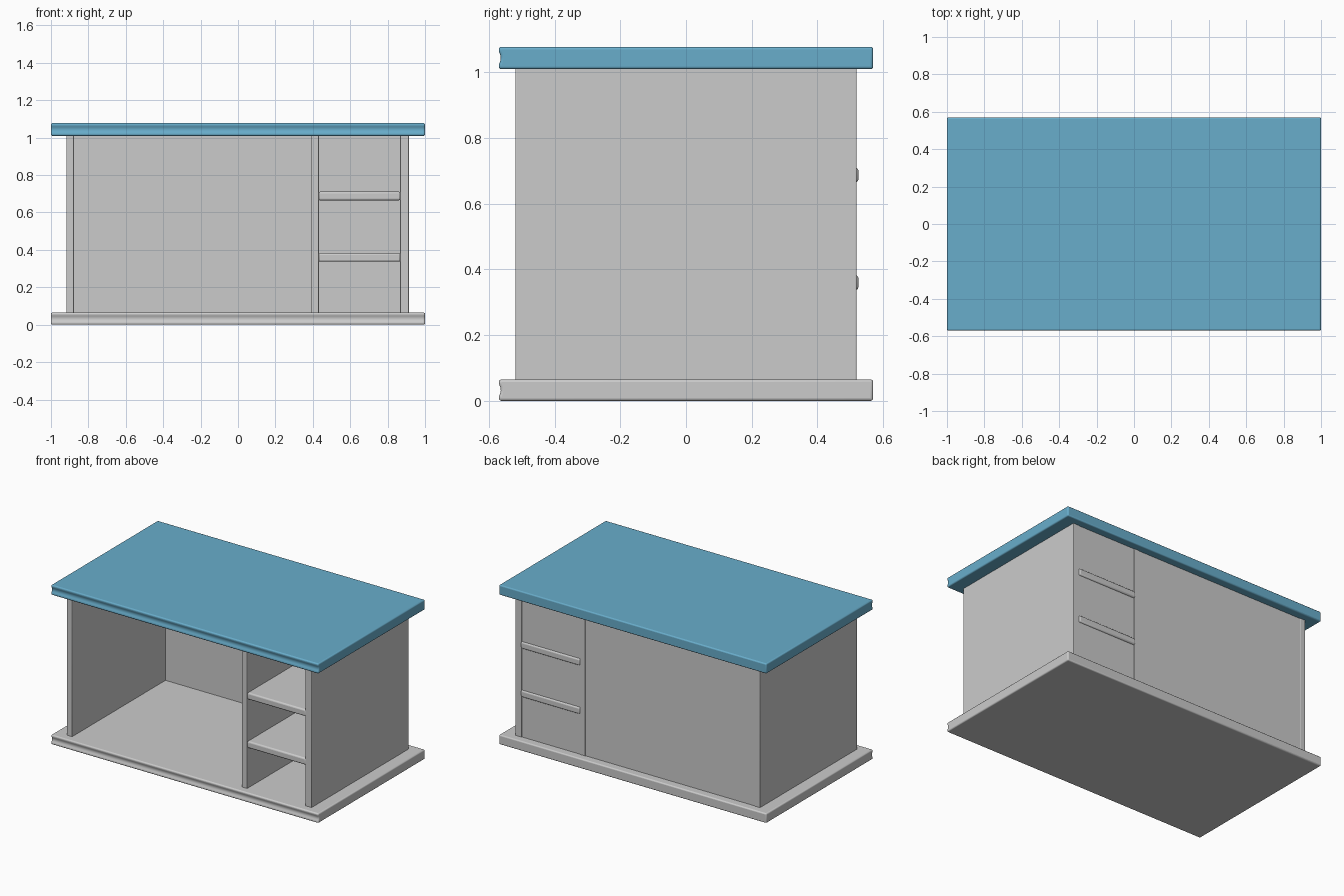
import bpy, bmesh, math

if "Cube" in bpy.data.objects:
    bpy.data.objects.remove(bpy.data.objects["Cube"])


def finish(ob, bevel, segments=3):
    """Round the edges and shade smoothly by angle."""
    mod = ob.modifiers.new("rounded_edges", 'BEVEL')
    mod.width = bevel
    mod.segments = segments
    mod.limit_method = 'ANGLE'
    mod.angle_limit = math.radians(50)
    bpy.ops.object.select_all(action='DESELECT')
    ob.select_set(True)
    bpy.context.view_layer.objects.active = ob
    bpy.ops.object.shade_smooth_by_angle(angle=math.radians(35))
    return ob


def box(name, x, y, z, bevel=0.003):
    bpy.ops.mesh.primitive_cube_add(size=1)
    ob = bpy.context.object
    ob.name = name
    for v in ob.data.vertices:
        v.co = [r[0] + (r[1] - r[0]) * (c + 0.5) for r, c in zip((x, y, z), v.co)]
    return finish(ob, bevel)


def slab(name, z0, z1):
    """Board with a shallow rounded groove along its front edge."""
    h = z1 - z0
    prof = [(0.57, z0), (0.57, z1), (-0.57, z1)]
    for i in range(9):
        t = i / 8
        prof.append((-0.57 + 0.006 * math.sin(math.pi * t), z1 - h * (0.2 + 0.6 * t)))
    prof.append((-0.57, z0))
    bm = bmesh.new()
    face = bm.faces.new([bm.verts.new((-1, y, z)) for y, z in prof])
    ext = bmesh.ops.extrude_face_region(bm, geom=[face])["geom"]
    for v in ext:
        if isinstance(v, bmesh.types.BMVert):
            v.co.x = 1
    bmesh.ops.recalc_face_normals(bm, faces=bm.faces)
    me = bpy.data.meshes.new(name)
    bm.to_mesh(me)
    bm.free()
    ob = bpy.data.objects.new(name, me)
    bpy.context.collection.objects.link(ob)
    return finish(ob, 0.008)


# Base board and blue worktop
slab("base", 0.0, 0.065)
top = slab("worktop", 1.01, 1.078)
blue = bpy.data.materials.new("blue")
blue.diffuse_color = (0.14, 0.42, 0.60, 1)
blue.use_nodes = True
blue.node_tree.nodes["Principled BSDF"].inputs["Base Color"].default_value = blue.diffuse_color
top.data.materials.append(blue)

# Upright panels, sunk slightly into the boards
for name, x0, x1 in (("left_side", -0.917, -0.877),
                     ("divider", 0.39, 0.432),
                     ("right_side", 0.867, 0.914)):
    box(name, (x0, x1), (-0.519, 0.519), (0.055, 1.02))

# Back panel
box("back_panel", (-0.88, 0.87), (0.478, 0.516), (0.055, 1.02), 0.001)

# Shelves, whose rounded ends poke through the back
for i, z in enumerate((0.36, 0.688)):
    box(f"shelf_{i + 1}", (0.428, 0.87), (-0.516, 0.525),
        (z - 0.023, z + 0.023), 0.01)
